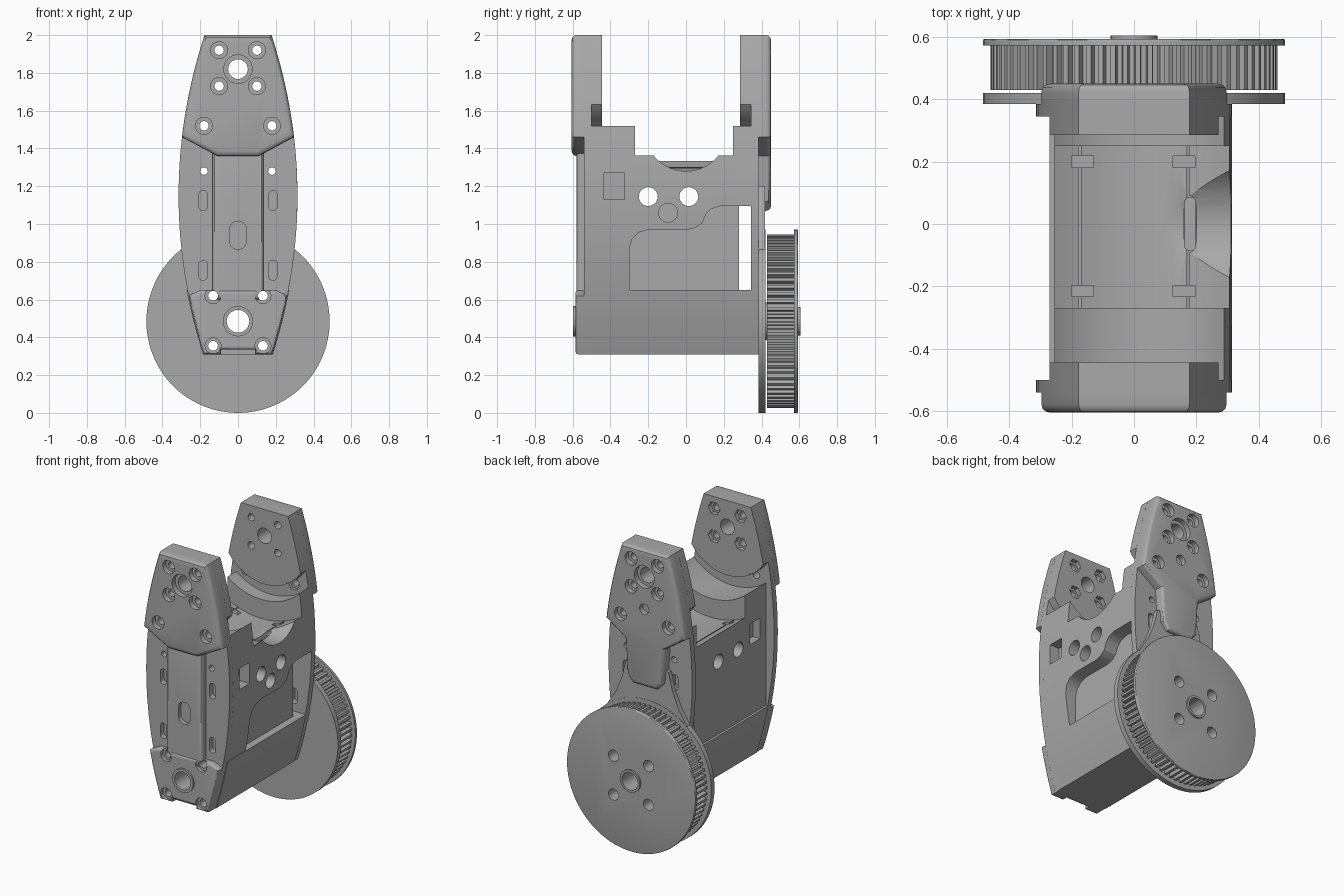
import bpy, bmesh
from math import sin, cos, pi, sqrt, radians

if "Cube" in bpy.data.objects:
    bpy.data.objects.remove(bpy.data.objects["Cube"])

grey = bpy.data.materials.new("plain grey")
grey.use_nodes = True
colour = (0.4, 0.4, 0.4, 1)
grey.diffuse_color = colour
grey.node_tree.nodes["Principled BSDF"].inputs["Base Color"].default_value = colour

PIVOT, AXLE = 1.82, 0.485
parts = []


def prism(name, profiles, a, b, axis="y", round_at=None, size=0.025, part=True):
    """Extrude flat profiles along an axis, optionally rounding the rim of one end."""
    bm = bmesh.new()
    for pts in profiles:
        ends = [[bm.verts.new((p, t, q) if axis == "y" else (t, p, q) if axis == "x" else (p, q, t))
                 for p, q in pts] for t in (a, b)]
        for loop in ends:
            bm.faces.new(loop)
        n = len(pts)
        for i in range(n):
            j = (i + 1) % n
            bm.faces.new((ends[0][i], ends[0][j], ends[1][j], ends[1][i]))
    bmesh.ops.recalc_face_normals(bm, faces=bm.faces)
    if round_at is not None:
        rim = [e for e in bm.edges if all(abs(v.co.y - round_at) < 1e-5 for v in e.verts)]
        bmesh.ops.bevel(bm, geom=rim, offset=size, segments=3, profile=0.5, affect="EDGES")
    mesh = bpy.data.meshes.new(name)
    bm.to_mesh(mesh)
    bm.free()
    mesh.materials.append(grey)
    ob = bpy.data.objects.new(name, mesh)
    bpy.context.collection.objects.link(ob)
    if part:
        parts.append(ob)
    return ob


def cutter(profiles, a, b, axis="y"):
    ob = prism("cutter", profiles, a, b, axis, part=False)
    ob.hide_render = True
    return ob


def cut(targets, tool):
    for ob in targets:
        mod = ob.modifiers.new("cut", "BOOLEAN")
        mod.operation, mod.solver, mod.object = "DIFFERENCE", "EXACT", tool
        bpy.context.view_layer.objects.active = ob
        bpy.ops.object.modifier_apply(modifier=mod.name)
    bpy.data.objects.remove(tool)


def circle(x, z, r, n=32):
    return [(x + r * cos(2 * pi * i / n), z + r * sin(2 * pi * i / n)) for i in range(n)]


def slot(x, z, r, h):
    return [(px, pz + (h if pz > z else -h)) for px, pz in
            [(x + r * cos(pi * (i + .5) / 8), z + r * sin(pi * (i + .5) / 8)) for i in range(16)]]


def box(x0, x1, z0, z1):
    return [(x0, z0), (x1, z0), (x1, z1), (x0, z1)]


def outline(z0, z1, top=(), low=(), grow=0.0):
    """Barrel-shaped silhouette shared by the body, plates and heads."""
    zs = [z0 + (z1 - z0) * i / 16 for i in range(17)]
    right = [(0.315 + grow - 0.19 * (z - 1.15) ** 2, z) for z in zs]
    return right + list(top) + [(-x, z) for x, z in reversed(right)] + list(low)


def arc(r, half):
    """Concave arc around the upper pivot, running from +x to -x."""
    xs = [half * (1 - i / 12) for i in range(1, 24)]
    return [(x, PIVOT - sqrt(r * r - x * x)) for x in xs]


def both(points):
    return [(s * x, z) for x, z in points for s in (-1, 1)]


# Main body with its lower housing
body = prism("body", [outline(0.31, 1.519, top=arc(0.42, 0.29))], -0.50, 0.345)
housing = prism("lower_housing", [outline(0.31, 0.65, grow=0.004)], -0.50, 0.345)
cut([body], cutter([circle(0, PIVOT, 0.55, 96)], -0.27, 0.25))
cut([body], cutter([box(-0.6, -0.255, 0.2, 1.9)], -0.6, 0.5))
cut([body], cutter([circle(0, 1.5, 0.22, 48)], 0.08, 0.5, "x"))

# Side window, belt gap, sight holes and square port
window = [(-0.3, 0.65), (0.4, 0.65), (0.4, 1.095), (0.18, 1.095), (0.135, 1.08), (0.105, 1.05),
          (0.085, 1.005), (0.05, 0.98), (0.01, 0.97), (-0.2, 0.97), (-0.25, 0.955),
          (-0.285, 0.92), (-0.3, 0.87)]
cut([body], cutter([window], 0.22, 0.5, "x"))
cut([body], cutter([box(0.28, 0.4, 0.65, 1.095)], -0.5, 0.5, "x"))
cut([body], cutter([circle(y, 1.145, 0.05) for y in (-0.2, 0.015)], -0.5, 0.5, "x"))
cut([body], cutter([circle(-0.095, 1.06, 0.05), box(-0.435, -0.325, 1.13, 1.27)], 0.24, 0.5, "x"))
cut([body], cutter([box(-0.435, -0.325, 1.13, 1.27)], -0.5, -0.2, "x"))

# Pockets in the cradle floor
cut([body], cutter([box(x - 0.035, x + 0.035, y - 0.018, y + 0.018)
                    for x in (-0.165, 0.16) for y in (-0.215, 0.2)], 1.24, 1.5, "z"))
cut([body], cutter([slot(0.18, 0, 0.018, 0.068)], 1.24, 1.5, "z"))

# Front and back plates and the inner lips of the heads
front_plate = prism("front_plate", [outline(0.31, 2.0)], -0.54, -0.50)
back_plate = prism("back_plate", [outline(0.31, 2.0)], 0.345, 0.385)
lip_shape = outline(1.633, 2.0, low=arc(0.33, 0.27)[::-1])
front_lip = prism("front_lip", [lip_shape], -0.50, -0.445)
back_lip = prism("back_lip", [lip_shape], 0.285, 0.345)

# Outer heads; the back one runs down into a neck
front_head = prism("front_head", [outline(1.46, 2.0, low=[(-0.11, 1.36), (0.11, 1.36)])],
                   -0.605, -0.54, round_at=-0.605)
neck = [(-0.15, 1.36), (-0.135, 1.12), (-0.09, 1.07), (0.09, 1.07), (0.135, 1.12), (0.15, 1.36)]
back_head = prism("back_head", [outline(1.46, 2.0, low=neck)], 0.385, 0.45, round_at=0.45)

# Front rib, foot and bearing collar
rib = prism("front_rib", [box(-0.135, 0.135, 0.6, 1.4)], -0.58, -0.54, round_at=-0.58, size=0.02)
notch = [(-0.09, 0.31), (-0.09, 0.335), (0.09, 0.335), (0.09, 0.31)]
foot = prism("front_foot", [outline(0.31, 0.62, top=[(0.2, 0.65), (-0.2, 0.65)], low=notch)],
             -0.585, -0.54, round_at=-0.585, size=0.015)
collar = prism("bearing_collar", [circle(0, AXLE, 0.08)], -0.597, -0.54)

# Pulley guard with its neck fillet
guard = prism("pulley_guard", [circle(0, AXLE, 0.485, 96)], 0.385, 0.42)
fillet = [(0.3, 0.8), (0.3, 0.87), (0.235, 0.97), (0.19, 1.08), (0.16, 1.2)]
guard_neck = prism("guard_neck", [fillet + [(-x, z) for x, z in reversed(fillet)]], 0.385, 0.418)

# Toothed pulley
TEETH = 72
teeth = []
for i in range(TEETH):
    for f, r in ((0, 0.435), (0.4, 0.435), (0.5, 0.46), (0.9, 0.46)):
        a = 2 * pi * (i + f) / TEETH
        teeth.append((r * cos(a), AXLE + r * sin(a)))
wheel = prism("pulley_teeth", [teeth], 0.43, 0.572)
flange = prism("pulley_flange", [circle(0, AXLE, 0.485, 96)], 0.572, 0.593, round_at=0.593, size=0.005)
hub = prism("pulley_hub", [circle(0, AXLE, 0.075)], 0.593, 0.605)
spacer = prism("pulley_spacer", [circle(0, AXLE, 0.1)], 0.42, 0.43)

# Holes running from front to back
head_screws = both([(0.1, 1.92), (0.1, 1.73)])
low_screws = both([(0.18, 1.52)])
foot_screws = both([(0.132, 0.62), (0.132, 0.355)])
heads = [front_plate, back_plate, front_lip, back_lip, front_head, back_head]
cut(heads, cutter([circle(x, z, 0.025, 16) for x, z in head_screws + low_screws]
                  + [circle(0, PIVOT, 0.052)], -0.8, 0.8))
cut([body, front_plate, back_plate], cutter([circle(x, 1.28, 0.02, 16) for x in (-0.18, 0.18)], -0.8, 0.8))
cut([body, housing, front_plate, back_plate, foot, rib, guard],
    cutter([circle(x, z, 0.026, 16) for x, z in foot_screws], -0.8, 0.8))
cut([wheel, flange], cutter([circle(x, z, 0.038) for x, z in foot_screws], 0.3, 0.8))
cut([body, housing, front_plate, back_plate, foot, collar, guard, wheel, flange, hub, spacer],
    cutter([circle(0, AXLE, 0.06)], -0.8, 0.8))

# Counterbores, nut pockets and slots
bores = [circle(x, z, 0.045) for x, z in head_screws + low_screws] + [circle(0, PIVOT, 0.075)]
cut([front_head], cutter(bores, -0.7, -0.57))
cut([back_head], cutter(bores + [circle(0, 1.6, 0.035)], 0.415, 0.6))
cut([front_lip], cutter([circle(x, z, 0.045, 6) for x, z in head_screws], -0.475, -0.3))
cut([back_plate], cutter([circle(x, z, 0.045, 6) for x, z in low_screws], 0.3, 0.365))
cut([foot], cutter([circle(x, z, 0.042) for x, z in foot_screws], -0.7, -0.56))
side_slots = [slot(x, z, 0.023, 0.03) for x, z in both([(0.185, 1.125), (0.185, 0.755)])]
cut([front_plate, back_plate], cutter(side_slots, -0.8, 0.8))
cut([rib], cutter([slot(0, 0.94, 0.045, 0.03)], -0.7, -0.55))

# Smooth shading with sharp edges kept
bpy.ops.object.select_all(action="DESELECT")
for ob in parts:
    ob.select_set(True)
bpy.context.view_layer.objects.active = parts[0]
bpy.ops.object.shade_smooth_by_angle(angle=radians(30))
